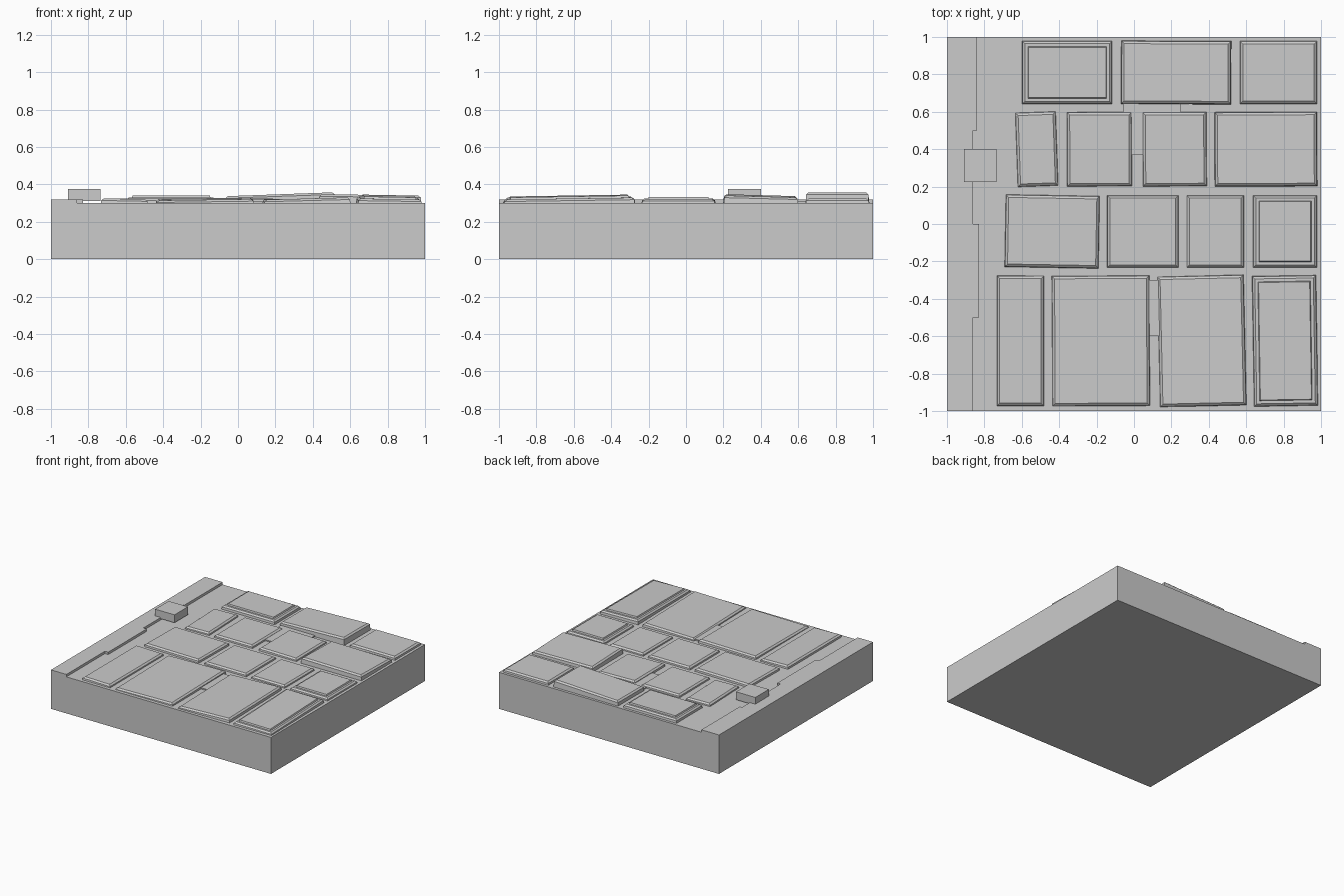
import bpy, bmesh, math
from mathutils import Vector, Matrix

cube = bpy.data.objects.get("Cube")
if cube:
    bpy.data.objects.remove(cube, do_unlink=True)

GROUND = 0.30
stone_grey = bpy.data.materials.new("stone grey")
stone_grey.use_nodes = True
COLOR = (0.6, 0.6, 0.6, 1)
stone_grey.diffuse_color = COLOR
stone_grey.node_tree.nodes["Principled BSDF"].inputs["Base Color"].default_value = COLOR


def finish(name, bm):
    bmesh.ops.recalc_face_normals(bm, faces=bm.faces)
    mesh = bpy.data.meshes.new(name)
    bm.to_mesh(mesh)
    bm.free()
    mesh.materials.append(stone_grey)
    obj = bpy.data.objects.new(name, mesh)
    bpy.context.collection.objects.link(obj)
    return obj


def prism(name, outline, z0, z1):
    """Upright solid with a flat outline."""
    bm = bmesh.new()
    face = bm.faces.new([bm.verts.new((x, y, z0)) for x, y in outline])
    top = bmesh.ops.extrude_face_region(bm, geom=[face])["geom"]
    for v in top:
        if isinstance(v, bmesh.types.BMVert):
            v.co.z = z1
    return finish(name, bm)


def box(name, x0, x1, y0, y1, z0, z1):
    return prism(name, [(x0, y0), (x1, y0), (x1, y1), (x0, y1)], z0, z1)


def stone(name, x0, x1, y0, y1, turn, z_left, z_right, rise_y=0, plateau=False):
    """Paving stone with chamfered, tilted top; a plateau adds a raised centre."""
    cx, cy = (x0 + x1) / 2, (y0 + y1) / 2
    w, d = (x1 - x0) / 2, (y1 - y0) / 2
    spin = Matrix.Rotation(math.radians(turn), 3, 'Z')
    bm = bmesh.new()

    def ring(inset, drop):
        verts = []
        for sx, sy in ((-1, -1), (1, -1), (1, 1), (-1, 1)):
            p = spin @ Vector((sx * (w - inset), sy * (d - inset), 0))
            top = (z_left if sx < 0 else z_right) + sy * rise_y / 2
            z = GROUND - 0.01 if drop is None else top - drop
            verts.append(bm.verts.new((cx + p.x, cy + p.y, z)))
        return verts

    if plateau:
        steps = [(0, None), (0.004, 0.022), (0.016, 0.011), (0.032, 0.011), (0.036, 0)]
    else:
        steps = [(0, None), (0.004, 0.011), (0.017, 0)]
    rings = [ring(*s) for s in steps]
    for a, b in zip(rings, rings[1:]):
        for i in range(4):
            j = (i + 1) % 4
            bm.faces.new((a[i], a[j], b[j], b[i]))
    bm.faces.new(rings[0][::-1])
    bm.faces.new(rings[-1])
    return finish(name, bm)


# Ground slab
box("ground_slab", -1, 1, -1, 1, 0, GROUND)

# Kerb with an uneven inner edge, and the loose block on it
kerb_edge = [(-0.86, -1), (-0.86, -0.5), (-0.83, -0.5), (-0.83, 0),
             (-0.86, 0), (-0.86, 0.5), (-0.84, 0.5), (-0.84, 1)]
prism("kerb", [(-1, -1)] + kerb_edge + [(-1, 1)], GROUND - 0.01, 0.32)
box("loose_block", -0.91, -0.735, 0.225, 0.4, 0.31, 0.375)

# Rows of stones: x0, x1, turn, left height, right height, rise to the back, plateau
rows = {
    "back": (0.64, 0.98, [
        (-0.6, -0.115, 0, 0.34, 0.34, 0, True),
        (-0.07, 0.52, -0.3, 0.337, 0.357, 0),
        (0.565, 0.98, 0, 0.325, 0.325, 0)]),
    "upper": (0.2, 0.6, [
        (-0.63, -0.41, 2, 0.32, 0.32, 0),
        (-0.36, -0.01, 0.3, 0.322, 0.322, 0),
        (0.045, 0.39, 0.4, 0.325, 0.32, 0),
        (0.43, 0.98, 0.3, 0.342, 0.335, -0.01)]),
    "lower": (-0.235, 0.155, [
        (-0.69, -0.185, -1, 0.325, 0.325, 0),
        (-0.145, 0.24, 0, 0.322, 0.322, 0),
        (0.28, 0.59, 0, 0.32, 0.32, 0),
        (0.635, 0.98, 0, 0.332, 0.332, 0, True)]),
    "front": (-0.975, -0.275, [
        (-0.735, -0.48, 0, 0.325, 0.32, 0),
        (-0.44, 0.085, 0.3, 0.318, 0.325, 0.008),
        (0.13, 0.595, 1.3, 0.318, 0.33, 0),
        (0.635, 0.98, 0.9, 0.34, 0.335, 0.01, True)]),
}
for row, (y0, y1, stones) in rows.items():
    for n, (x0, x1, *shape) in enumerate(stones, 1):
        stone(f"{row}_stone_{n}", x0, x1, y0, y1, *shape)

# Raised filler between some stones
box("front_filler", 0.07, 0.14, -0.6, -0.3, GROUND - 0.01, 0.31)
box("middle_filler", -0.02, 0.06, 0.37, 0.6, GROUND - 0.01, 0.31)
box("back_filler", -0.06, 0.25, 0.59, 0.65, GROUND - 0.01, 0.31)
